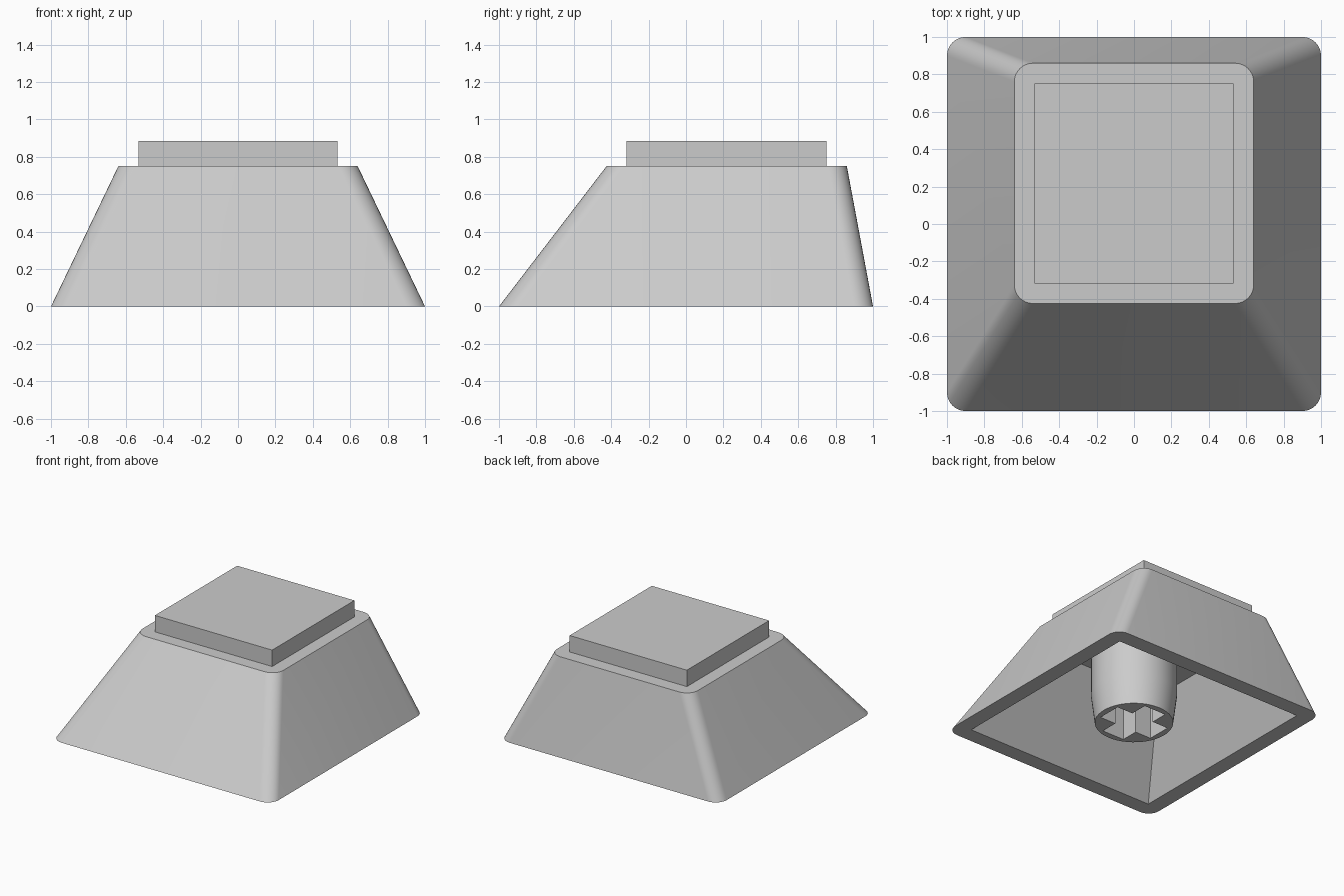
import bpy, bmesh, math

cube = bpy.data.objects.get("Cube")
if cube:
    bpy.data.objects.remove(cube, do_unlink=True)

grey = bpy.data.materials.new("light grey plastic")
grey.use_nodes = True
colour = (0.6, 0.6, 0.6, 1)
grey.diffuse_color = colour
grey.node_tree.nodes["Principled BSDF"].inputs["Base Color"].default_value = colour


def rounded_rect(half_x, y0, y1, z, r, steps=8):
    """Counter-clockwise loop of a rectangle with rounded corners."""
    corners = [(half_x - r, y1 - r), (-half_x + r, y1 - r),
               (-half_x + r, y0 + r), (half_x - r, y0 + r)]
    loop = []
    for i, (cx, cy) in enumerate(corners):
        for s in range(steps + 1):
            a = (i + s / steps) * math.pi / 2
            loop.append((cx + r * math.cos(a), cy + r * math.sin(a), z))
    return loop


def circle(r, z, n=48):
    return [(r * math.cos(2 * math.pi * i / n), r * math.sin(2 * math.pi * i / n), z)
            for i in range(n)]


def loft(name, loops):
    """Skin successive loops of equal length and cap both ends."""
    bm = bmesh.new()
    rings = [[bm.verts.new(p) for p in loop] for loop in loops]
    n = len(rings[0])
    for low, high in zip(rings, rings[1:]):
        for i in range(n):
            j = (i + 1) % n
            bm.faces.new((low[i], low[j], high[j], high[i]))
    bm.faces.new(rings[0][::-1])
    bm.faces.new(rings[-1])
    bmesh.ops.remove_doubles(bm, verts=bm.verts, dist=0.0005)
    bmesh.ops.recalc_face_normals(bm, faces=bm.faces)
    mesh = bpy.data.meshes.new(name)
    bm.to_mesh(mesh)
    bm.free()
    mesh.materials.append(grey)
    obj = bpy.data.objects.new(name, mesh)
    bpy.context.collection.objects.link(obj)
    return obj


def activate(obj):
    bpy.ops.object.select_all(action='DESELECT')
    obj.select_set(True)
    bpy.context.view_layer.objects.active = obj


def smooth(obj):
    activate(obj)
    bpy.ops.object.shade_smooth_by_angle(angle=math.radians(30))


# Hollow sloped shell: ceiling, inner walls, rim, outer walls, top
shell = loft("key_shell", [
    rounded_rect(0.57, -0.40, 0.75, 0.62, 0),
    rounded_rect(0.87, -0.87, 0.87, 0, 0),
    rounded_rect(1, -1, 1, 0, 0.1),
    rounded_rect(0.64, -0.425, 0.86, 0.75, 0.1),
])
smooth(shell)

# Raised square plate on the top
loft("top_plate", [rounded_rect(0.533, -0.318, 0.75, z, 0) for z in (0.75, 0.885)])

# Mounting stem under the ceiling, tapered towards its open end
stem = loft("mounting_stem", [circle(0.295, 0), circle(0.325, 0.24), circle(0.325, 0.64)])

# Cross-shaped socket cut into the stem
w, arm, depth = 0.1, 0.245, 0.5
quarter = [(arm, -w), (arm, w), (w, w)]
outline = []
for turn in range(4):
    c, s = [(1, 0), (0, 1), (-1, 0), (0, -1)][turn]
    outline += [(x * c - y * s, x * s + y * c) for x, y in quarter]
cutter = loft("socket_cutter", [[(x, y, z) for x, y in outline] for z in (-0.1, depth)])
cutter.hide_render = True
cut = stem.modifiers.new("socket", 'BOOLEAN')
cut.operation = 'DIFFERENCE'
cut.solver = 'EXACT'
cut.object = cutter
activate(stem)
bpy.ops.object.modifier_apply(modifier=cut.name)
bpy.data.objects.remove(cutter, do_unlink=True)
smooth(stem)
